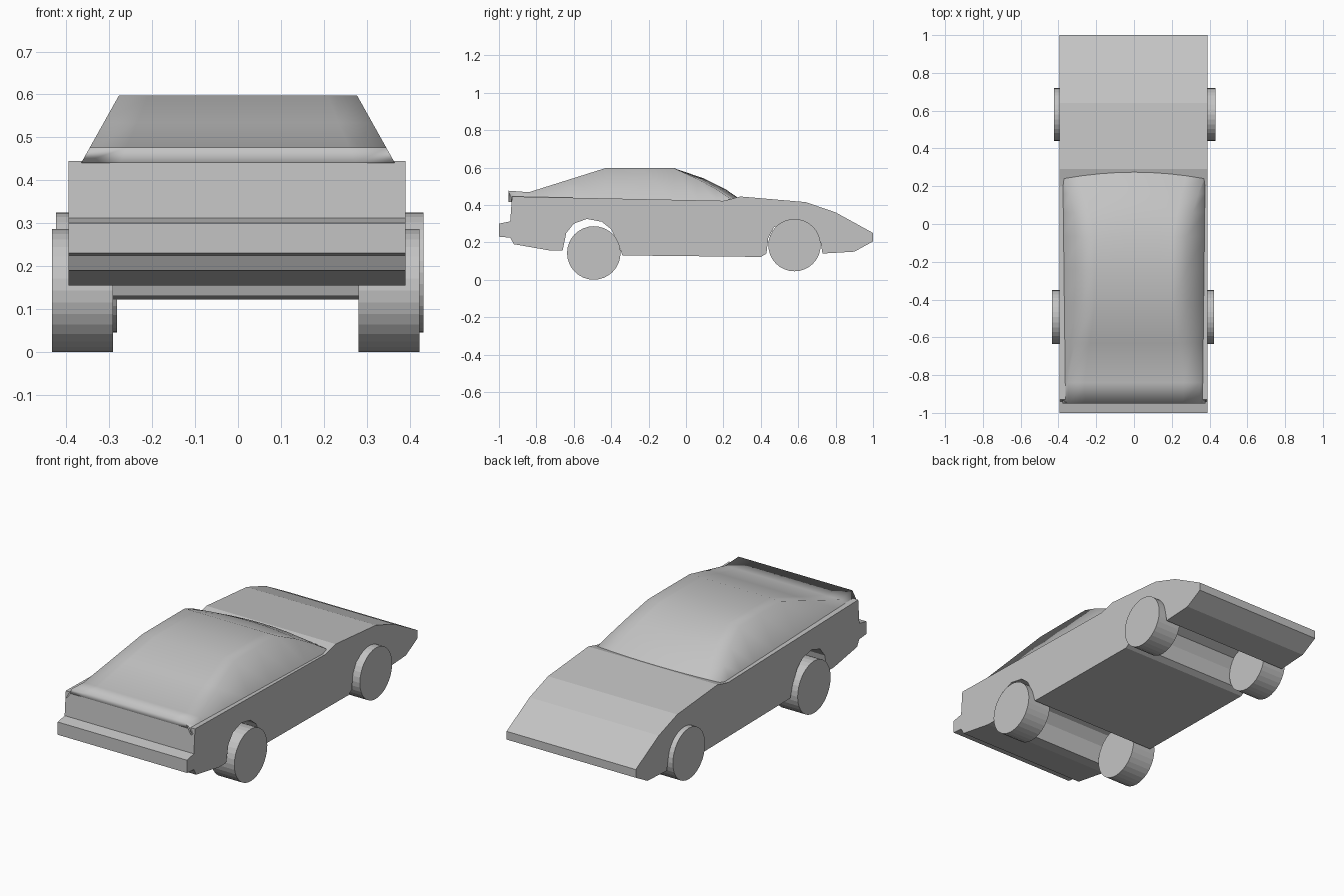
import bpy, bmesh, math
from mathutils import Matrix

default = bpy.data.objects.get("Cube")
if default:
    bpy.data.objects.remove(default, do_unlink=True)

grey = bpy.data.materials.new("light_grey")
grey.use_nodes = True
grey.diffuse_color = (0.55, 0.55, 0.55, 1)
grey.node_tree.nodes["Principled BSDF"].inputs["Base Color"].default_value = (0.55, 0.55, 0.55, 1)


def finish(name, bm, smooth=False):
    bmesh.ops.recalc_face_normals(bm, faces=bm.faces)
    for f in bm.faces:
        f.smooth = smooth
    mesh = bpy.data.meshes.new(name)
    bm.to_mesh(mesh)
    bm.free()
    mesh.materials.append(grey)
    obj = bpy.data.objects.new(name, mesh)
    bpy.context.collection.objects.link(obj)
    return obj


# Body: one side profile (y, z) with the wheel arches, extruded across the width
upper = [(-1, .30), (-.94, .312), (-.93, .445), (.2, .422), (.235, .43), (.29, .445),
         (.64, .415), (.80, .36), (1, .25), (1, .205), (.90, .15), (.73, .14)]
front_arch = [(.72, .2), (.69, .27), (.62, .318), (.55, .318), (.47, .28), (.44, .225), (.43, .14)]
floor = [(.40, .122), (-.34, .13)]
rear_arch = [(-.36, .19), (-.40, .27), (-.45, .31), (-.53, .325), (-.60, .30), (-.64, .25), (-.66, .155)]
tail = [(-.72, .155), (-.92, .19), (-.94, .225), (-1, .23)]
bm = bmesh.new()
side = bm.faces.new([bm.verts.new((-.395, y, z))
                     for y, z in upper + front_arch + floor + rear_arch + tail])
side_copy = bmesh.ops.extrude_face_region(bm, geom=[side])
bmesh.ops.translate(bm, vec=(.785, 0, 0),
                    verts=[g for g in side_copy["geom"] if isinstance(g, bmesh.types.BMVert)])
finish("body", bm)

# Cabin: cross rows (y, z, forward bow) lofted from tail lip to windscreen base
rows = [(-.935, .44, 0), (-.95, .476, 0), (-.84, .468, 0), (-.63, .534, 0), (-.43, .597, 0),
        (-.24, .598, 0), (-.065, .597, 0), (.06, .54, .04), (.16, .485, .05), (.24, .432, .047)]
BASE, COLUMNS = .415, 8


def half_width(z):
    return .363 - (z - .445) * .56


bm = bmesh.new()
loft = []
for y, z, bow in rows:
    ring = [bm.verts.new((-half_width(BASE), y, BASE))]
    for i in range(COLUMNS + 1):
        t = 2 * i / COLUMNS - 1
        ring.append(bm.verts.new((t * half_width(z), y + bow * (1 - t * t), z)))
    ring.append(bm.verts.new((half_width(BASE), y, BASE)))
    loft.append(ring)
for a, b in zip(loft, loft[1:]):
    for i in range(len(a) - 1):
        bm.faces.new((a[i], a[i + 1], b[i + 1], b[i]))
finish("cabin", bm, smooth=True)

# Wheels: closed cylinders on the x axis, front pair set higher
for axle, y, z, radius, shift in (("front", .58, .185, .14, .004), ("rear", -.493, .143, .143, -.005)):
    for label, sign in (("left", 1), ("right", -1)):
        bm = bmesh.new()
        place = Matrix.Translation((sign * .357 + shift, y, z)) @ Matrix.Rotation(math.pi / 2, 4, "Y")
        bmesh.ops.create_cone(bm, cap_ends=True, segments=32, radius1=radius, radius2=radius,
                              depth=.142, matrix=place)
        finish(axle + "_wheel_" + label, bm)
